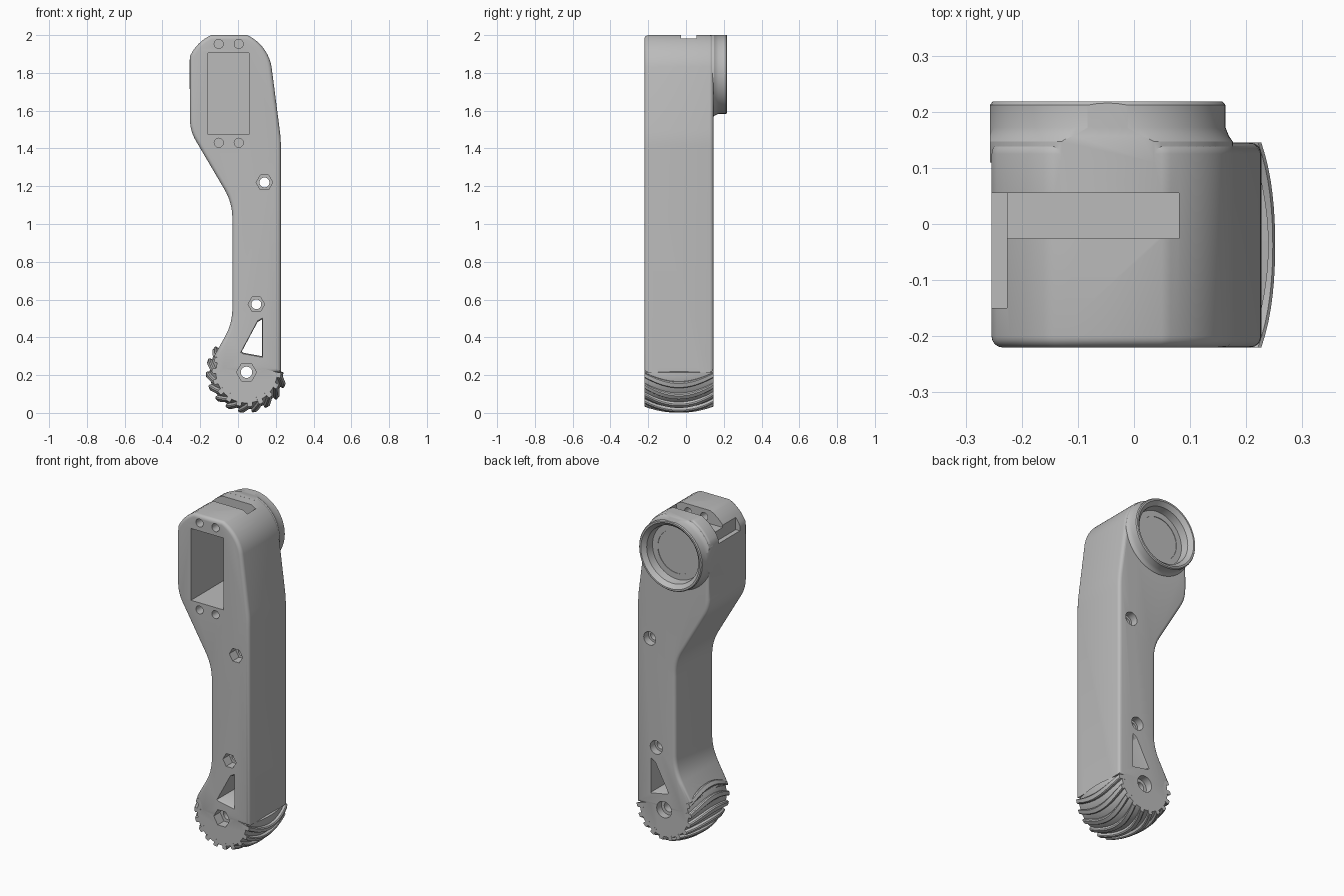
import bpy, bmesh
from math import sin, cos, pi, radians, tan
from mathutils import Vector

if "Cube" in bpy.data.objects:
    bpy.data.objects.remove(bpy.data.objects["Cube"], do_unlink=True)

grey = bpy.data.materials.new("plain grey")
grey.use_nodes = True
COLOUR = (0.5, 0.5, 0.5, 1)
grey.diffuse_color = COLOUR
grey.node_tree.nodes["Principled BSDF"].inputs["Base Color"].default_value = COLOUR

FRONT, BACK = -0.22, 0.145
FOOT = (0.045, 0.215)      # foot axle in x, z
HEAD = (-0.047, 1.793)     # joint axle in x, z


def polar(centre, r, degrees):
    a = radians(degrees)
    return (centre[0] + r * cos(a), centre[1] + r * sin(a))


def arc(centre, r, a0, a1, n):
    """Points on an arc in the x-z plane, angles in degrees."""
    return [polar(centre, r, a0 + (a1 - a0) * i / n) for i in range(n + 1)]


def circle(centre, r, n=48):
    return arc(centre, r, 0, 360 - 360 / n, n - 1)


def fillet(prev, corner, nxt, r, n=8):
    """Round one profile corner with a quadratic curve."""
    p, c, q = Vector(prev), Vector(corner), Vector(nxt)
    u, v = (p - c).normalized(), (q - c).normalized()
    t = r / tan(u.angle(v) / 2)
    a, b = c + u * t, c + v * t
    steps = [i / n for i in range(n + 1)]
    return [tuple(a * (1 - s) ** 2 + c * 2 * s * (1 - s) + b * s * s) for s in steps]


def loft(name, sections, bevel=0.0):
    """Solid through a list of (y, outline) sections, optionally round at both ends."""
    bm = bmesh.new()
    rings = [[bm.verts.new((x, y, z)) for x, z in pts] for y, pts in sections]
    for a, b in zip(rings, rings[1:]):
        for i in range(len(a)):
            j = (i + 1) % len(a)
            bm.faces.new((a[i], a[j], b[j], b[i]))
    caps = [bm.faces.new(rings[0]), bm.faces.new(rings[-1])]
    bmesh.ops.recalc_face_normals(bm, faces=bm.faces[:])
    if bevel:
        edges = [e for f in caps for e in f.edges]
        bmesh.ops.bevel(bm, geom=edges, offset=bevel, segments=4, profile=0.5, affect='EDGES')
    mesh = bpy.data.meshes.new(name)
    bm.to_mesh(mesh)
    bm.free()
    mesh.materials.append(grey)
    obj = bpy.data.objects.new(name, mesh)
    bpy.context.collection.objects.link(obj)
    return obj


def box(x0, x1, y0, y1, z0, z1):
    return loft("cutter", [(y, [(x0, z0), (x1, z0), (x1, z1), (x0, z1)]) for y in (y0, y1)])


def activate(obj):
    bpy.ops.object.select_all(action='DESELECT')
    obj.select_set(True)
    bpy.context.view_layer.objects.active = obj


def combine(target, other, operation='DIFFERENCE'):
    activate(target)
    mod = target.modifiers.new("boolean", 'BOOLEAN')
    mod.operation, mod.solver, mod.object = operation, 'EXACT', other
    bpy.ops.object.modifier_apply(modifier=mod.name)
    bpy.data.objects.remove(other, do_unlink=True)


# Leg body: side profile extruded with rounded front and back rims
hip, waist, knee, flare = (-0.254, 1.493), (-0.03, 1.112), (-0.03, 0.474), (-0.127, 0.3)
side = [(0.227, 0.215)]
side += fillet((0.227, 0.215), (0.227, 1.45), (0.178, 1.828), 0.7, 4)
side += arc(HEAD, 0.228, 10, 65, 12) + arc(HEAD, 0.228, 115, 155, 8)
side += fillet((-0.254, 1.9), hip, waist, 0.22)
side += fillet(hip, waist, knee, 0.3)
side += fillet(waist, knee, flare, 0.3)
side += [flare, (-0.09, 0.215)]
leg = loft("leg_body", [(FRONT, side), (BACK, side)], bevel=0.02)

# Joint collar on the back of the head, trimmed flush with the head
collar_steps = [(0.11, 0.223), (0.147, 0.223), (0.157, 0.216),
                (0.172, 0.21), (0.212, 0.21), (0.218, 0.205)]
collar = loft("collar", [(y, circle(HEAD, r, 72)) for y, r in collar_steps])
combine(collar, box(-1, 1, -1, 1, 2.0, 3))
combine(collar, box(-1, -0.257, -1, 1, 1, 3))
combine(leg, collar, 'UNION')


# Crowned foot drum under the leg
MID, HALF = (FRONT + BACK) / 2, (BACK - FRONT) / 2
STEPS = [-1 + i / 8 for i in range(17)]


def crown(t):
    return 1 - t * t


drum = loft("drum", [(MID + t * (HALF - 0.0005), arc(FOOT, 0.162 + 0.033 * crown(t), 150, 360, 42))
                     for t in STEPS])
combine(leg, drum, 'UNION')

# Joint recess in the collar with a shallow inner disc
combine(leg, loft("cutter", [(y, circle(HEAD, r, 64)) for y, r in
                             ((0.15, 0.165), (0.195, 0.172), (0.225, 0.202))]))
combine(leg, loft("cutter", [(y, circle(HEAD, 0.13)) for y in (0.147, 0.16)]))

# Motor pocket and its four screw holes
combine(leg, box(-0.159, 0.058, -0.3, 0.1, 1.473, 1.905))
for x in (-0.102, 0.004):
    for z in (1.43, 1.953):
        combine(leg, loft("cutter", [(y, circle((x, z), 0.024, 24)) for y in (-0.3, 0)]))

# Cable slot over the top, with a narrow ledge down the side
combine(leg, box(-0.23, 0.08, -0.026, 0.055, 1.92, 2.1))
combine(leg, box(-0.4, -0.226, -0.15, 0.055, 1.86, 2.1))

# Through bolts: hexagonal nut seat in front, round head seat behind
for centre, hexagon, bore in (((0.14, 1.22), 0.044, 0.026), ((0.097, 0.575), 0.044, 0.026),
                              (FOOT, 0.053, 0.03)):
    combine(leg, loft("cutter", [(y, circle(centre, bore, 32)) for y in (-0.3, 0.3)]))
    combine(leg, loft("cutter", [(y, circle(centre, hexagon, 6)) for y in (-0.3, -0.16)]))
    combine(leg, loft("cutter", [(y, circle(centre, hexagon - 0.004, 32)) for y in (0.1, 0.3)]))

# Triangular window with flared front and back rims
window = [(0.128, 0.495), (0.103, 0.48), (0.02, 0.325), (0.03, 0.318), (0.128, 0.3)]
middle = Vector((0.095, 0.38))
wide = [tuple(middle + (Vector(p) - middle) * 1.14) for p in window]
combine(leg, loft("cutter", [(FRONT - 0.01, wide), (FRONT + 0.012, window),
                             (BACK - 0.012, window), (BACK + 0.01, wide)]))

# Curved tread ribs around the foot: half angle and depth below the tip at each corner
RIB = [(-4.5, 0.042), (4.5, 0.042), (4.5, 0.006), (3, 0), (-3, 0), (-4.5, 0.006)]
treads = []
for k in range(11):
    sections = []
    for t in STEPS:
        angle = 158 + k * 19.7 - 14 * crown(t)
        tip = 0.182 + 0.033 * crown(t)
        sections.append((MID + t * HALF, [polar(FOOT, tip - d, angle + a) for a, d in RIB]))
    treads.append(loft("tread_rib", sections))

for obj in [leg] + treads:
    activate(obj)
    bpy.ops.object.shade_smooth_by_angle(angle=radians(30))
